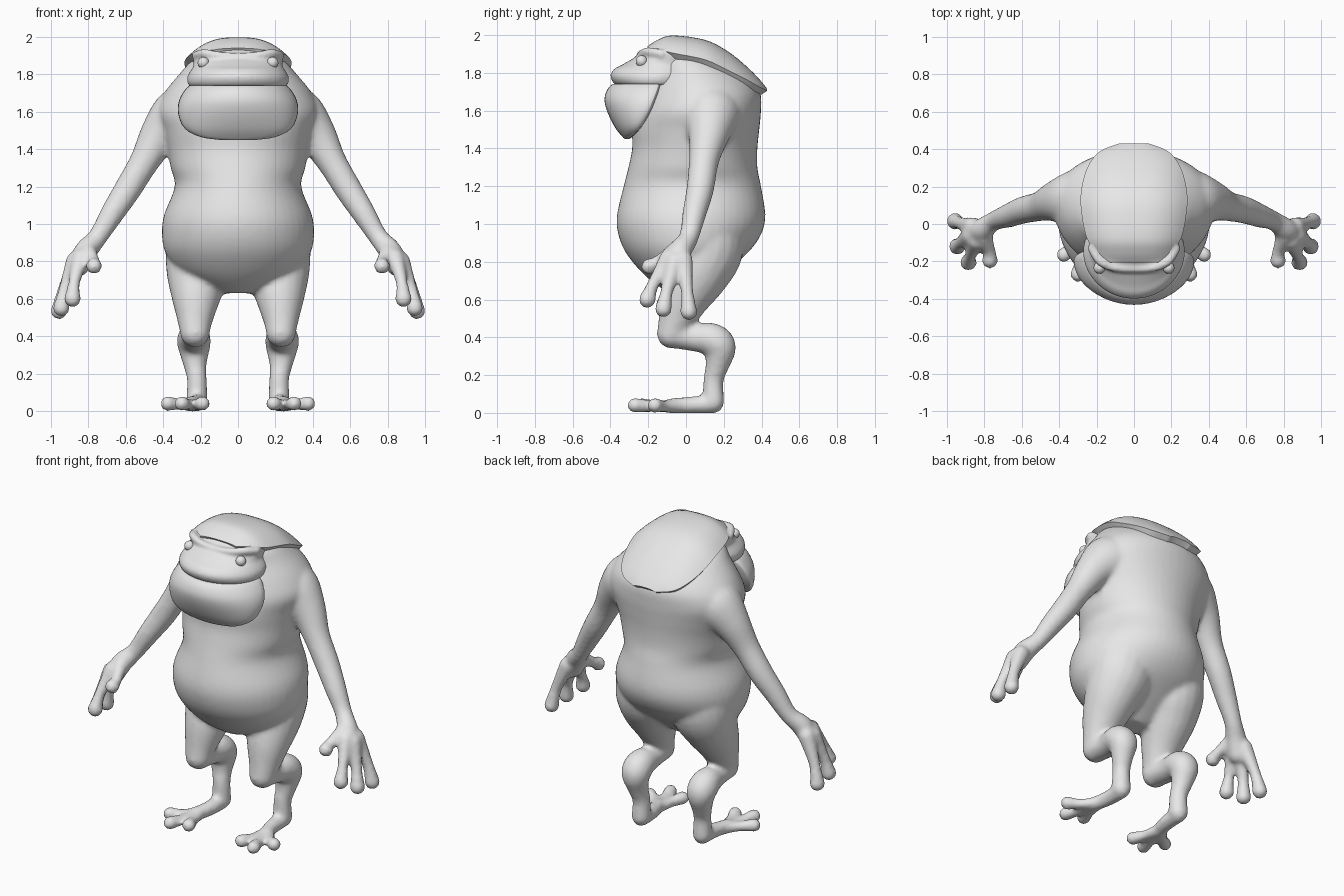
import bpy, bmesh, math
from mathutils import Vector, Matrix

cube = bpy.data.objects.get("Cube")
if cube:
    bpy.data.objects.remove(cube, do_unlink=True)

skin = bpy.data.materials.new("light grey")
skin.use_nodes = True
GREY = (0.8, 0.8, 0.8, 1)
skin.diffuse_color = GREY
next(n for n in skin.node_tree.nodes if n.type == 'BSDF_PRINCIPLED').inputs["Base Color"].default_value = GREY


def spline(rows, steps=5):
    """Smooth interpolation through rows of numbers."""
    out = []
    last = len(rows) - 1
    for i in range(last):
        a, b, c, d = rows[max(i - 1, 0)], rows[i], rows[i + 1], rows[min(i + 2, last)]
        for s in range(steps):
            t = s / steps
            out.append([q + t * (r - p) / 2 + t * t * (p - 2.5 * q + 2 * r - e / 2)
                        + t ** 3 * (1.5 * (q - r) + (e - p) / 2)
                        for p, q, r, e in zip(a, b, c, d)])
    return out + [list(rows[last])]


def skin_rings(bm, rings):
    loops = [[bm.verts.new(p) for p in ring] for ring in rings]
    n = len(loops[0])
    for low, high in zip(loops, loops[1:]):
        for i in range(n):
            j = (i + 1) % n
            bm.faces.new((low[i], low[j], high[j], high[i]))
    bm.faces.new(loops[0][::-1])
    bm.faces.new(loops[-1])


def loft(bm, rows, n=48, steps=5):
    """Stack level rings from rows of (z, front y, middle y, back y, half width)."""
    rings = []
    for z, front, mid, back, w in spline(rows, steps):
        ring = []
        for i in range(n):
            a = math.tau * i / n
            s = math.sin(a)
            ring.append((w * math.cos(a), mid + s * (back - mid if s > 0 else mid - front), z))
        rings.append(ring)
    skin_rings(bm, rings)


def tube(bm, rows, side=1, n=20):
    """Round-ended limb along rows of (x, y, z, radius)."""
    pts = [(Vector((side * x, y, z)), r) for x, y, z, r in spline(rows)]
    normal = Vector((1, 0.1, 0.05))
    rings = []
    for i, (p, r) in enumerate(pts):
        t = (pts[min(i + 1, len(pts) - 1)][0] - pts[max(i - 1, 0)][0]).normalized()
        normal = (normal - t * normal.dot(t)).normalized()
        other = t.cross(normal)
        rings.append([p + r * (math.cos(math.tau * k / n) * normal + math.sin(math.tau * k / n) * other)
                      for k in range(n)])
    skin_rings(bm, rings)
    for p, r in (pts[0], pts[-1]):
        bmesh.ops.create_icosphere(bm, subdivisions=3, radius=r, matrix=Matrix.Translation(p))


def finish(name, bm, voxel=0, relax=0, angle=180, thickness=0):
    bmesh.ops.recalc_face_normals(bm, faces=bm.faces)
    mesh = bpy.data.meshes.new(name)
    bm.to_mesh(mesh)
    bm.free()
    obj = bpy.data.objects.new(name, mesh)
    bpy.context.collection.objects.link(obj)
    if thickness:
        m = obj.modifiers.new("shell", 'SOLIDIFY')
        m.thickness, m.offset = thickness, -1
    if voxel:
        m = obj.modifiers.new("merge", 'REMESH')
        m.mode, m.voxel_size = 'VOXEL', voxel
        m = obj.modifiers.new("relax", 'SMOOTH')
        m.factor, m.iterations = 0.5, relax
    bpy.context.view_layer.update()
    baked = bpy.data.meshes.new_from_object(obj.evaluated_get(bpy.context.evaluated_depsgraph_get()))
    obj.modifiers.clear()
    obj.data = baked
    baked.materials.clear()
    baked.materials.append(skin)
    bpy.ops.object.select_all(action='DESELECT')
    obj.select_set(True)
    bpy.context.view_layer.objects.active = obj
    bpy.ops.object.shade_smooth_by_angle(angle=math.radians(angle))


# Body: torso with merged limbs
bm = bmesh.new()
loft(bm, [(.63, -.08, .01, .06, .1), (.68, -.16, .01, .12, .21), (.75, -.24, .02, .21, .32),
          (.85, -.32, .03, .33, .39), (.95, -.36, .03, .4, .407), (1.05, -.365, .03, .42, .395),
          (1.2, -.33, .04, .397, .338), (1.3, -.305, .05, .378, .36), (1.4, -.285, .07, .378, .378),
          (1.5, -.285, .1, .388, .405), (1.6, -.26, .11, .397, .435), (1.7, -.22, .1, .392, .395),
          (1.8, -.18, .06, .32, .315), (1.87, -.18, .02, .19, .25), (1.93, -.12, 0, .08, .15)])
for side in (-1, 1):
    # Arm, palm and four fingers
    tube(bm, [(.25, .13, 1.59, .17), (.33, .13, 1.56, .155), (.42, .12, 1.47, .11), (.5, .095, 1.335, .08),
              (.59, .075, 1.185, .073), (.67, .045, 1.06, .064), (.75, .015, .93, .052), (.81, -.03, .86, .062),
              (.85, -.06, .78, .06)], side)
    for finger in ([(.8, -.07, .85, .045), (.77, -.15, .8, .032), (.77, -.195, .775, .044)],
                   [(.84, -.09, .82, .05), (.875, -.17, .69, .032), (.885, -.205, .6, .046)],
                   [(.87, -.06, .8, .052), (.925, -.1, .65, .034), (.945, -.12, .55, .046)],
                   [(.86, -.015, .81, .052), (.93, .005, .65, .034), (.957, .015, .535, .046)]):
        tube(bm, finger, side)
    # Thigh, folded knee, calf and ankle
    tube(bm, [(.18, .1, .98, .2), (.195, .105, .86, .197), (.215, .06, .74, .17), (.225, -.01, .6, .13),
              (.23, -.055, .48, .094), (.23, -.075, .42, .08)], side)
    tube(bm, [(.23, -.075, .42, .078), (.23, .03, .4, .072), (.235, .13, .39, .088), (.235, .178, .345, .088),
              (.23, .165, .25, .063), (.22, .145, .17, .053), (.22, .145, .06, .058)], side)
    # Foot and toes
    tube(bm, [(.22, .148, .048, .05), (.225, .03, .042, .045), (.25, -.07, .038, .042)], side)
    for x, y in ((.3, -.27), (.375, -.165), (.19, -.235)):
        tube(bm, [(.24, -.03, .036, .039), ((x + .245) / 2, (y - .06) / 2, .035, .031), (x, y, .04, .041)], side)
finish("body", bm, .014, 7)

# Head: wide wedge with lip and low brow
bm = bmesh.new()
loft(bm, [(1.735, -.37, -.15, .05, .258), (1.755, -.39, -.15, .05, .27), (1.79, -.4, -.14, .08, .27),
          (1.825, -.375, -.13, .08, .25), (1.845, -.335, -.12, .1, .238), (1.88, -.275, -.1, .1, .238),
          (1.92, -.21, -.08, .1, .235), (1.955, -.17, -.06, .08, .19)], steps=4)
for side in (-1, 1):
    tube(bm, [(0, -.24, 1.895, .02), (.1, -.235, 1.9, .022), (.18, -.2, 1.912, .024),
              (.225, -.13, 1.9, .024)], side)
finish("head", bm, .01, 6)

# Eyes
for side, label in ((1, "left"), (-1, "right")):
    bm = bmesh.new()
    bmesh.ops.create_uvsphere(bm, u_segments=20, v_segments=12, radius=.031,
                              matrix=Matrix.Translation((side * .185, -.235, 1.862)))
    finish(label + "_eye", bm)

# Throat pouch with a ridge below the lower lip
bm = bmesh.new()
loft(bm, [(1.45, -.325, -.305, -.3, .1), (1.465, -.34, -.29, -.28, .2), (1.51, -.375, -.25, -.235, .285),
          (1.59, -.415, -.205, -.18, .32), (1.66, -.432, -.175, -.15, .315), (1.715, -.415, -.155, -.13, .285),
          (1.74, -.39, -.15, -.12, .26)], steps=3)
finish("throat_pouch", bm, angle=50)

# Cap: curved plate over head and upper back, dipping to the brow in front
bm = bmesh.new()
ACROSS = 24
grid = []
for y, w, top, edge in spline([(-.205, .13, 1.94, 1.93), (-.15, .195, 1.975, 1.925), (-.07, .255, 1.998, 1.905),
                               (.1, .285, 1.975, 1.87), (.22, .275, 1.915, 1.815), (.32, .24, 1.835, 1.765),
                               (.39, .18, 1.765, 1.725), (.43, .08, 1.715, 1.705)], 4):
    us = [2 * i / ACROSS - 1 for i in range(ACROSS + 1)]
    grid.append([bm.verts.new((u * w, y, edge + (top - edge) * (1 - abs(u) ** 2.8))) for u in us])
for near, far in zip(grid, grid[1:]):
    for i in range(ACROSS):
        bm.faces.new((near[i], near[i + 1], far[i + 1], far[i]))
finish("cap", bm, angle=40, thickness=.04)
